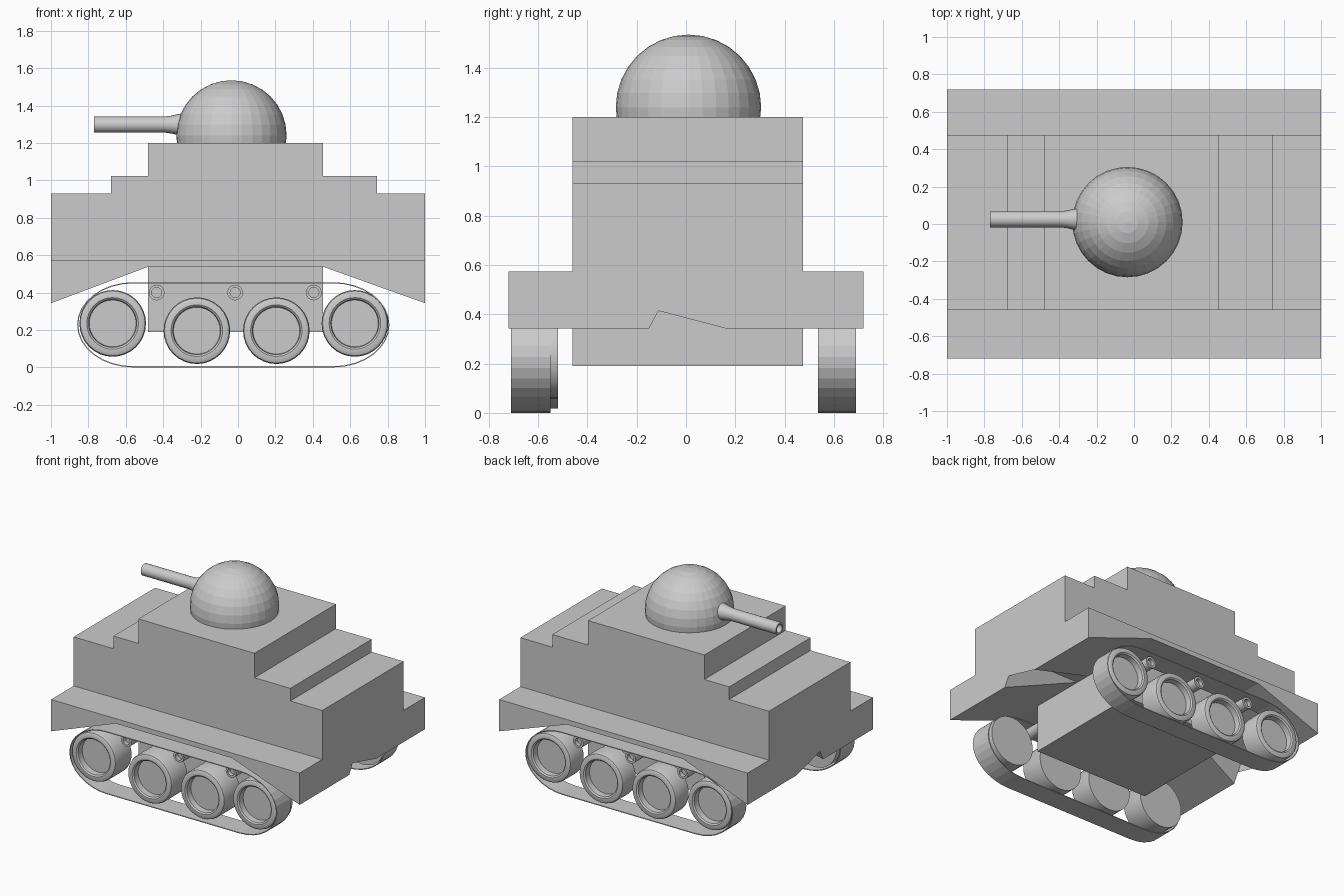
import bpy, bmesh
from math import sin, cos, pi
from mathutils import Vector

if "Cube" in bpy.data.objects:
    bpy.data.objects.remove(bpy.data.objects["Cube"])


def finish(name, bm, smooth=False):
    bmesh.ops.remove_doubles(bm, verts=bm.verts, dist=1e-5)
    bmesh.ops.recalc_face_normals(bm, faces=bm.faces)
    me = bpy.data.meshes.new(name)
    bm.to_mesh(me)
    bm.free()
    ob = bpy.data.objects.new(name, me)
    bpy.context.collection.objects.link(ob)
    if smooth:
        bpy.context.view_layer.objects.active = ob
        bpy.ops.object.select_all(action='DESELECT')
        ob.select_set(True)
        bpy.ops.object.shade_smooth_by_angle(angle=0.6)
    return ob


def extrude_y(name, pts, y0, y1):
    """Solid from an x/z outline, spanning y0..y1."""
    bm = bmesh.new()
    f = bm.faces.new([bm.verts.new((x, y0, z)) for x, z in pts])
    r = bmesh.ops.extrude_face_region(bm, geom=[f])
    vs = [v for v in r['geom'] if isinstance(v, bmesh.types.BMVert)]
    bmesh.ops.translate(bm, verts=vs, vec=(0, y1 - y0, 0))
    return finish(name, bm)


def bridge(bm, rings, closed=False):
    """Quads between successive rings of points; zero-size faces are dropped later."""
    loops = [[bm.verts.new(p) for p in r] for r in rings]
    pairs = list(zip(loops, loops[1:]))
    if closed:
        pairs.append((loops[-1], loops[0]))
    for a, b in pairs:
        for i in range(len(a)):
            j = (i + 1) % len(a)
            bm.faces.new((a[i], a[j], b[j], b[i]))
    return loops


def lathe(name, profile, axis, origin, n=32):
    """Spin (radius, position) pairs round the x or y axis."""
    def point(r, t, a):
        u, w = r * cos(a), r * sin(a)
        return Vector(origin) + Vector((t, u, w) if axis == 'x' else (u, t, w))
    bm = bmesh.new()
    bridge(bm, [[point(r, t, 2 * pi * i / n) for i in range(n)] for r, t in profile])
    return finish(name, bm, True)


# Stepped upper hull
extrude_y("upper_hull", [(-1, .574), (-1, .93), (-.68, .93), (-.68, 1.022), (-.48, 1.022),
                         (-.48, 1.2), (.455, 1.2), (.455, 1.022), (.743, 1.022),
                         (.743, .93), (1, .93), (1, .574)], -.46, .475)
# Belly box between the tracks
extrude_y("lower_hull", [(-.48, .19), (-.48, .56), (.455, .56), (.455, .19)], -.46, .475)

# Full-width fender deck, sloping down at both ends, with a notch in each end
end = [(-.72, .343), (-.15, .343), (-.045, .538), (.06, .538), (.16, .343), (.72, .343)]
mid = [(-.72, .538), (-.045, .538), (-.045, .538), (.06, .538), (.06, .538), (.72, .538)]
bm = bmesh.new()
rings = []
for x, sec in ((-1, end), (-.48, mid), (.455, mid), (1, end)):
    rings.append([(x, y, z) for y, z in sec] + [(x, .72, .574), (x, -.72, .574)])
loops = bridge(bm, rings)
for loop in (loops[0], loops[-1]):
    bm.faces.new(loop)
bmesh.ops.triangulate(bm, faces=[f for f in bm.faces if len(f.verts) > 4])
bmesh.ops.dissolve_degenerate(bm, dist=1e-5, edges=bm.edges)
finish("fender_deck", bm)

# Dome turret
bpy.ops.mesh.primitive_uv_sphere_add(segments=32, ring_count=16, radius=.295,
                                     location=(-.035, .01, 1.24))
bpy.context.object.name = "turret_dome"

# Hollow gun barrel, flaring where it meets the dome
lathe("gun_barrel", [(0, -.70), (.03, -.70), (.03, -.77), (.043, -.77), (.043, -.39),
                     (.047, -.36), (.056, -.32), (.062, -.29), (0, -.29)],
      'x', (0, .025, 1.298), 20)


def track(name, y0, y1):
    """Thin belt with half-ellipse ends."""
    n = 16
    path = []
    for cx, start in ((.51, -pi / 2), (-.56, pi / 2)):
        for i in range(n + 1):
            a = start + pi * i / n
            path.append((cx, cos(a), sin(a)))
        # links along the straight run
        other = -.56 if cx > 0 else .51
        for i in range(1, 24):
            path.append((cx + (other - cx) * i / 24, 0, 1 if cx > 0 else -1))
    t = .006
    rings = []
    for cx, c, s in path:
        o = (cx + .30 * c, .2275 + .2275 * s)
        k = (cx + (.30 - t) * c, .2275 + (.2275 - t) * s)
        rings.append([(o[0], y0, o[1]), (o[0], y1, o[1]), (k[0], y1, k[1]), (k[0], y0, k[1])])
    b = bmesh.new()
    bridge(b, rings, closed=True)
    finish(name, b)


# Running gear on each side: (label, direction, track outer/inner, wheel outer/inner, hull side)
for label, s, t_out, t_in, out, inn, hull in (("front", -1, .71, .55, .705, .52, .45),
                                              ("back", 1, .69, .535, .688, .537, .465)):
    track(label + "_track", *sorted((s * t_out, s * t_in)))
    for i, (x, z) in enumerate(((-.67, .235), (-.22, .196), (.205, .196), (.625, .235))):
        prof = [(0, out - .05), (.125, out - .05), (.128, out - .008), (.138, out),
                (.162, out), (.173, out - .006), (.178, out - .02), (.178, inn), (0, inn)]
        lathe(f"{label}_wheel_{i + 1}", [(r, s * y) for r, y in prof], 'y', (x, 0, z))
    for i, x in enumerate((-.435, -.015, .405)):
        prof = [(0, .63), (.027, .63), (.027, .66), (.042, .66), (.042, hull), (0, hull)]
        lathe(f"{label}_roller_{i + 1}", [(r, s * y) for r, y in prof], 'y', (x, 0, .4), 20)
